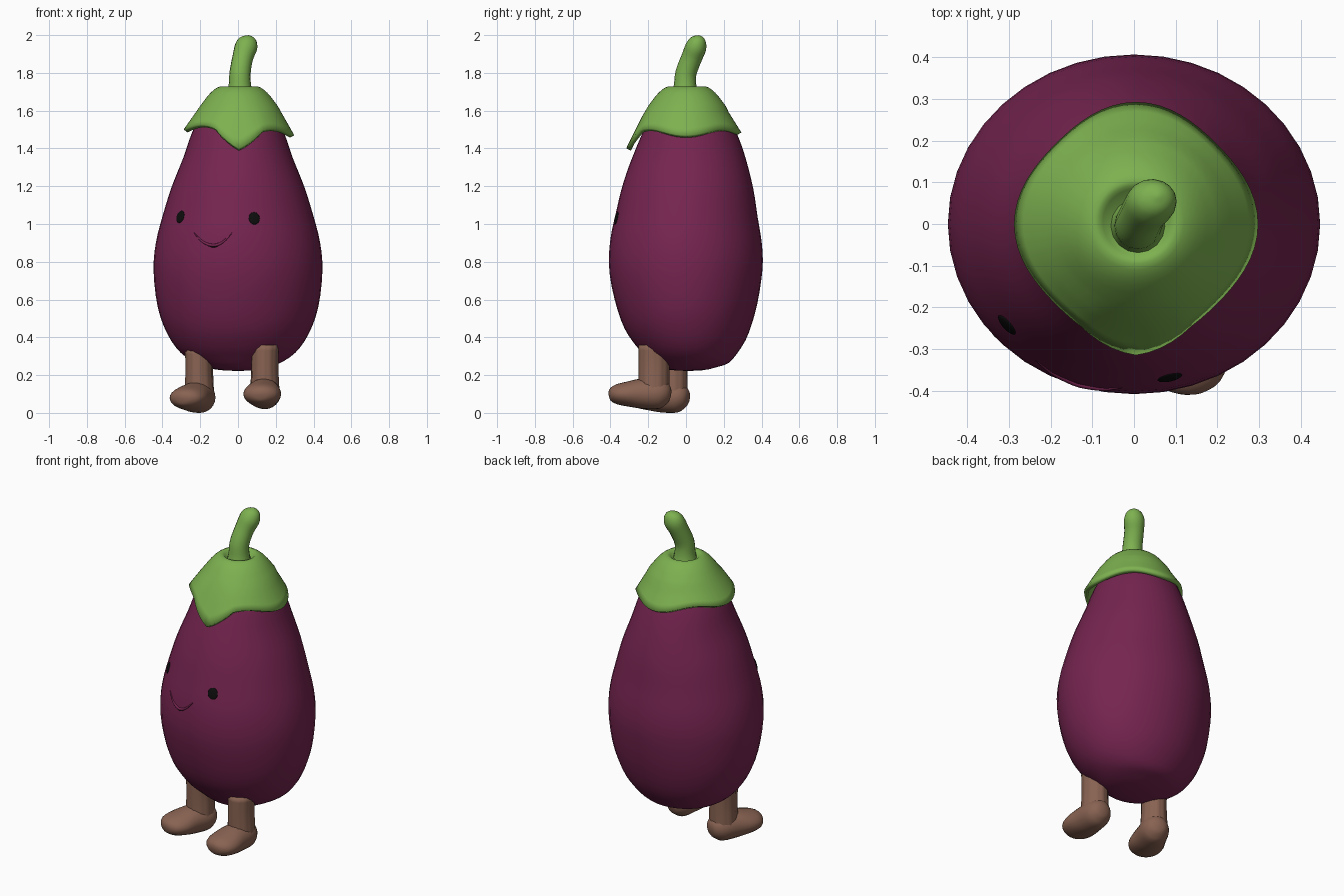
import bpy, bmesh
from math import sin, cos, pi, tau, exp
from mathutils import Vector, Matrix

default_cube = bpy.data.objects.get("Cube")
if default_cube:
    bpy.data.objects.remove(default_cube, do_unlink=True)


def material(name, red, green, blue):
    mat = bpy.data.materials.new(name)
    mat.use_nodes = True
    color = (red, green, blue, 1)
    mat.diffuse_color = color
    shader = next(n for n in mat.node_tree.nodes if n.type == 'BSDF_PRINCIPLED')
    shader.inputs["Base Color"].default_value = color
    return mat


purple = material("aubergine purple", 0.18, 0.018, 0.08)
green = material("leaf green", 0.205, 0.44, 0.08)
brown = material("shoe brown", 0.25, 0.125, 0.085)
black = material("eye black", 0.004, 0.004, 0.004)


def smooth_rows(rows, steps):
    """Catmull-Rom interpolation of the rows of a table."""
    rows = [Vector(r) for r in rows]
    padded = [rows[0]] + rows + [rows[-1]]
    result = []
    for a, b, c, d in zip(padded, padded[1:], padded[2:], padded[3:]):
        for i in range(steps):
            t = i / steps
            result.append(b + (c - a) * t / 2
                          + (a * 2 - b * 5 + c * 4 - d) * t * t / 2
                          + (b * 3 - a - c * 3 + d) * t ** 3 / 2)
    return result + [rows[-1]]


def loft(name, rings, mat, close_start=True, close_end=True):
    """Skin a list of equally long point rings."""
    bm = bmesh.new()
    loops = [[bm.verts.new(p) for p in ring] for ring in rings]
    for low, high in zip(loops, loops[1:]):
        for i in range(len(low)):
            j = (i + 1) % len(low)
            bm.faces.new((low[i], low[j], high[j], high[i]))
    if close_start:
        bm.faces.new(loops[0][::-1])
    if close_end:
        bm.faces.new(loops[-1])
    bmesh.ops.recalc_face_normals(bm, faces=bm.faces)
    for face in bm.faces:
        face.smooth = True
    mesh = bpy.data.meshes.new(name)
    bm.to_mesh(mesh)
    bm.free()
    mesh.materials.append(mat)
    obj = bpy.data.objects.new(name, mesh)
    bpy.context.collection.objects.link(obj)
    return obj


def tube(name, rows, mat, sides=24, steps=3, flute=0.0):
    """Loft ellipses along a path; each row is x, y, z, width, depth."""
    rows = smooth_rows([Vector(r) for r in rows], steps)
    centers = [Vector(r[:3]) for r in rows]
    rings = []
    for k, row in enumerate(rows):
        along = (centers[min(k + 1, len(rows) - 1)] - centers[max(k - 1, 0)]).normalized()
        across = Vector((1, 0, 0))
        across = (across - along * across.dot(along)).normalized()
        other = along.cross(across)
        ring = []
        for i in range(sides):
            a = tau * i / sides
            swell = 1 + flute * cos(a * sides / 3)
            ring.append(centers[k] + across * row[3] * cos(a) * swell
                        + other * row[4] * sin(a) * swell)
        rings.append(ring)
    return loft(name, rings, mat)


# Pear-shaped body: y centre, height, half width, half depth
body_profile = [
    (.012, .222, .004, .004), (.012, .23, .12, .11), (.012, .26, .215, .19),
    (.015, .32, .305, .255), (.015, .42, .375, .32), (.008, .56, .425, .37),
    (0, .75, .447, .405), (0, .9, .435, .402), (.005, 1.05, .397, .375),
    (.012, 1.2, .35, .345), (.018, 1.35, .29, .3), (.02, 1.48, .245, .25),
    (.02, 1.56, .2, .205), (.02, 1.62, .13, .13), (.02, 1.645, .004, .004)]
body = tube("body", [(0, *row) for row in body_profile], purple, sides=40)


# Leafy cap: round dome that flares out to a wavy rim with one long front leaf
def rim(a):
    leaf = max(0, 1 - abs(a - 1.5 * pi) / 0.5)
    radius = .283 + .01 * cos(4 * a) + .022 * leaf
    height = 1.5 - .015 * cos(4 * a) - .015 * cos(a) - .085 * leaf
    return radius, height


cap_rings = []
cap_angles = [tau * i / 64 for i in range(64)]
dome = smooth_rows([(.04, 1.69), (.07, 1.71), (.1, 1.728), (.15, 1.695), (.205, 1.625)], 3)
for radius, height in dome:
    cap_rings.append([(radius * cos(a) + .005, radius * sin(a) + .005, height)
                      for a in cap_angles])
for t in (.25, .5, .75, 1):
    ring = []
    for a in cap_angles:
        rim_radius, rim_height = rim(a)
        radius = .205 + (rim_radius - .205) * t
        height = 1.625 + (rim_height - 1.625) * t
        ring.append((radius * cos(a) + .005, radius * sin(a), height))
    cap_rings.append(ring)
cap = loft("leaf_cap", cap_rings, green, close_end=False)
thickness = cap.modifiers.new("thickness", 'SOLIDIFY')
thickness.thickness = 0.026
thickness.offset = -1

# Curved stem with a rounded tip
tube("stem", [
    (.01, -.005, 1.67, .075, .075), (.01, -.005, 1.73, .06, .06),
    (.011, 0, 1.8, .056, .056), (.025, .03, 1.88, .055, .055),
    (.042, .052, 1.935, .06, .056), (.052, .062, 1.97, .05, .045),
    (.056, .066, 1.99, .03, .028), (.057, .067, 1.999, .004, .004)],
    green, sides=16)

# Legs and shoes, each shoe turned a little outward
shoe_rows = [
    (0, .09, .09, .006, .006), (0, .08, .092, .045, .045),
    (0, .035, .1, .078, .078), (0, -.06, .102, .09, .08),
    (0, -.14, .1, .1, .066), (0, -.2, .098, .085, .052),
    (0, -.232, .095, .045, .032), (0, -.24, .094, .006, .006)]
leg_rows = [(0, 0, .09, .078, .08), (0, 0, .16, .074, .08),
            (0, 0, .25, .07, .08), (0, 0, .36, .073, .08)]
for side, x, y, drop, turn in (("left", .142, -.17, 0, -.1),
                               ("right", -.205, -.072, -.02, -.4)):
    place = Matrix.Translation((x, y, drop)) @ Matrix.Rotation(turn, 4, 'Z')
    leg = tube(side + "_leg", leg_rows, brown, sides=36, flute=.025)
    shoe = tube(side + "_shoe", shoe_rows, brown, sides=24)
    for part in (leg, shoe):
        part.data.transform(place)

# Face details are dropped onto the front of the body
bpy.context.view_layer.update()


def on_body(x, z):
    hit, point, normal, index = body.ray_cast(Vector((x, -2, z)), Vector((0, 1, 0)))
    return point, normal


# Eyes: thin oval buttons
for side, x, z in (("left", .086, 1.03), ("right", -.305, 1.038)):
    point, normal = on_body(x, z)
    bm = bmesh.new()
    bmesh.ops.create_uvsphere(bm, u_segments=16, v_segments=10, radius=1)
    for face in bm.faces:
        face.smooth = True
    mesh = bpy.data.meshes.new(side + "_eye")
    bm.to_mesh(mesh)
    bm.free()
    mesh.materials.append(black)
    mesh.transform(Matrix.Translation(point)
                   @ normal.to_track_quat('Z', 'Y').to_matrix().to_4x4()
                   @ Matrix.Diagonal((.03, .034, .006, 1)))
    eye = bpy.data.objects.new(side + "_eye", mesh)
    bpy.context.collection.objects.link(eye)


# Smile: a soft raised fold with a fine dark crease in the middle
def face_line(name, points, width, mat):
    curve = bpy.data.curves.new(name, 'CURVE')
    curve.dimensions = '3D'
    curve.bevel_depth = width
    curve.bevel_resolution = 2
    spline = curve.splines.new('POLY')
    spline.points.add(len(points) - 1)
    for k, (x, z) in enumerate(points):
        spline.points[k].co = (*on_body(x, z)[0], 1)
        spline.points[k].radius = 0.2 + 0.8 * sin(pi * k / (len(points) - 1))
    curve.materials.append(mat)
    obj = bpy.data.objects.new(name, curve)
    bpy.context.collection.objects.link(obj)


smile = smooth_rows([(-.235, .955), (-.185, .905), (-.13, .887),
                     (-.08, .905), (-.03, .955)], 4)
face_line("smile_fold", smile, .008, purple)
face_line("smile_crease", [(x, z - .008) for x, z in smile[6:11]], .004, black)
